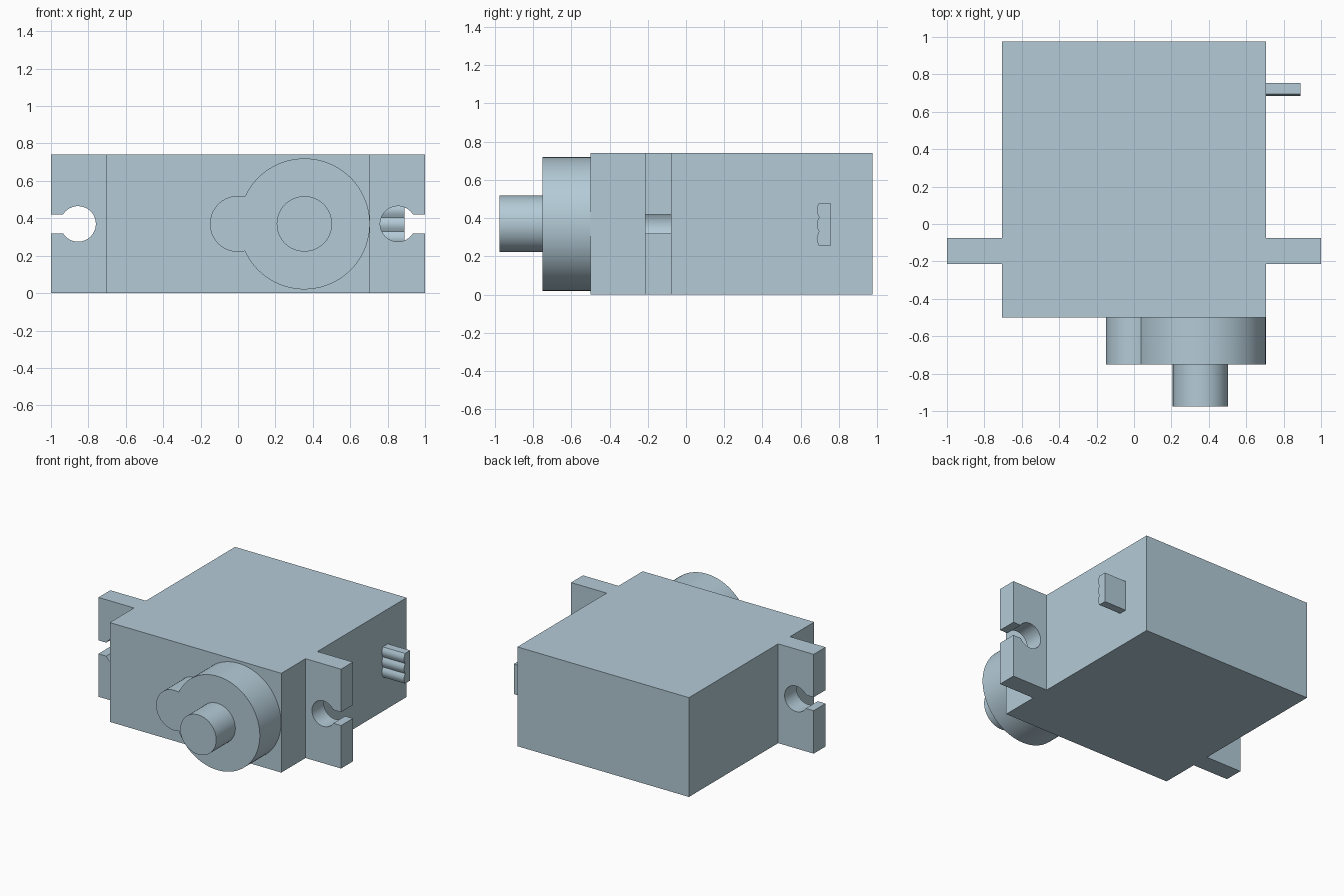
import bpy, bmesh, math

if "Cube" in bpy.data.objects:
    bpy.data.objects.remove(bpy.data.objects["Cube"])

MID_Z = 0.37

mat = bpy.data.materials.new("pale blue grey")
mat.diffuse_color = (0.456, 0.597, 0.680, 1)
mat.use_nodes = True
mat.node_tree.nodes["Principled BSDF"].inputs["Base Color"].default_value = mat.diffuse_color


def arc(cx, cy, r, a0, a1, n):
    """Points along an arc, ends included."""
    return [(cx + r * math.cos(a0 + (a1 - a0) * i / n),
             cy + r * math.sin(a0 + (a1 - a0) * i / n)) for i in range(n + 1)]


def extrude(name, pts, axis, start, end, smooth=True):
    """Extrude a closed outline along 'x' (points are y,z) or 'y' (points are x,z)."""
    bm = bmesh.new()

    def place(p, d):
        return (d, p[0], p[1]) if axis == 'x' else (p[0], d, p[1])

    face = bm.faces.new([bm.verts.new(place(p, start)) for p in pts])
    new = bmesh.ops.extrude_face_region(bm, geom=[face], use_keep_orig=True)["geom"]
    for v in new:
        if isinstance(v, bmesh.types.BMVert):
            v.co['xyz'.index(axis)] = end
    bmesh.ops.recalc_face_normals(bm, faces=bm.faces)
    mesh = bpy.data.meshes.new(name)
    bm.to_mesh(mesh)
    bm.free()
    mesh.materials.append(mat)
    ob = bpy.data.objects.new(name, mesh)
    bpy.context.collection.objects.link(ob)
    if smooth:
        bpy.ops.object.select_all(action='DESELECT')
        ob.select_set(True)
        bpy.context.view_layer.objects.active = ob
        bpy.ops.object.shade_smooth_by_angle(angle=math.radians(30))
    return ob


# Main case
W = 0.707
extrude("case", [(-W, 0), (W, 0), (W, 0.74), (-W, 0.74)], 'y', -0.5, 0.975, False)

# Mounting ears with a round hole opening outwards through a slot
hole_r, slot = 0.095, 0.05
a = math.asin(slot / hole_r)
keyhole = arc(0.855, MID_Z, hole_r, a, 2 * math.pi - a, 40)
ear = [(1, 0.74), (1, MID_Z + slot)] + keyhole + [(1, MID_Z - slot), (1, 0), (W, 0), (W, 0.74)]
for side, sx in (("right", 1), ("left", -1)):
    extrude(side + "_mounting_ear", [(x * sx, z) for x, z in ear], 'y', -0.215, -0.075)

# Gear housing: large and small round lobes in one outline
cx, R, r = 0.355, 0.35, 0.15
ix = (cx * cx + r * r - R * R) / (2 * cx)
iz = math.sqrt(r * r - ix * ix)
b = math.atan2(iz, ix - cx)
s = math.atan2(iz, ix)
big = arc(cx, MID_Z, R, -b, b, 80)
small = arc(0, MID_Z, r, s, 2 * math.pi - s, 40)
extrude("gear_housing", big + small[1:-1], 'y', -0.75, -0.5)

# Output shaft
extrude("output_shaft", arc(cx, MID_Z, 0.148, 0, 2 * math.pi, 64)[:-1], 'y', -0.975, -0.75)

# Ribbon cable stub: flat back, three rounded wires on the front
cable = [(0.755, 0.48), (0.755, 0.255)]
for i in range(3):
    z0 = 0.255 + 0.075 * i
    for k in range(9 if i == 2 else 8):
        t = k / 8
        cable.append((0.696 - 0.012 * math.sin(math.pi * t), z0 + 0.075 * t))
extrude("cable_stub", cable, 'x', W, 0.89)
